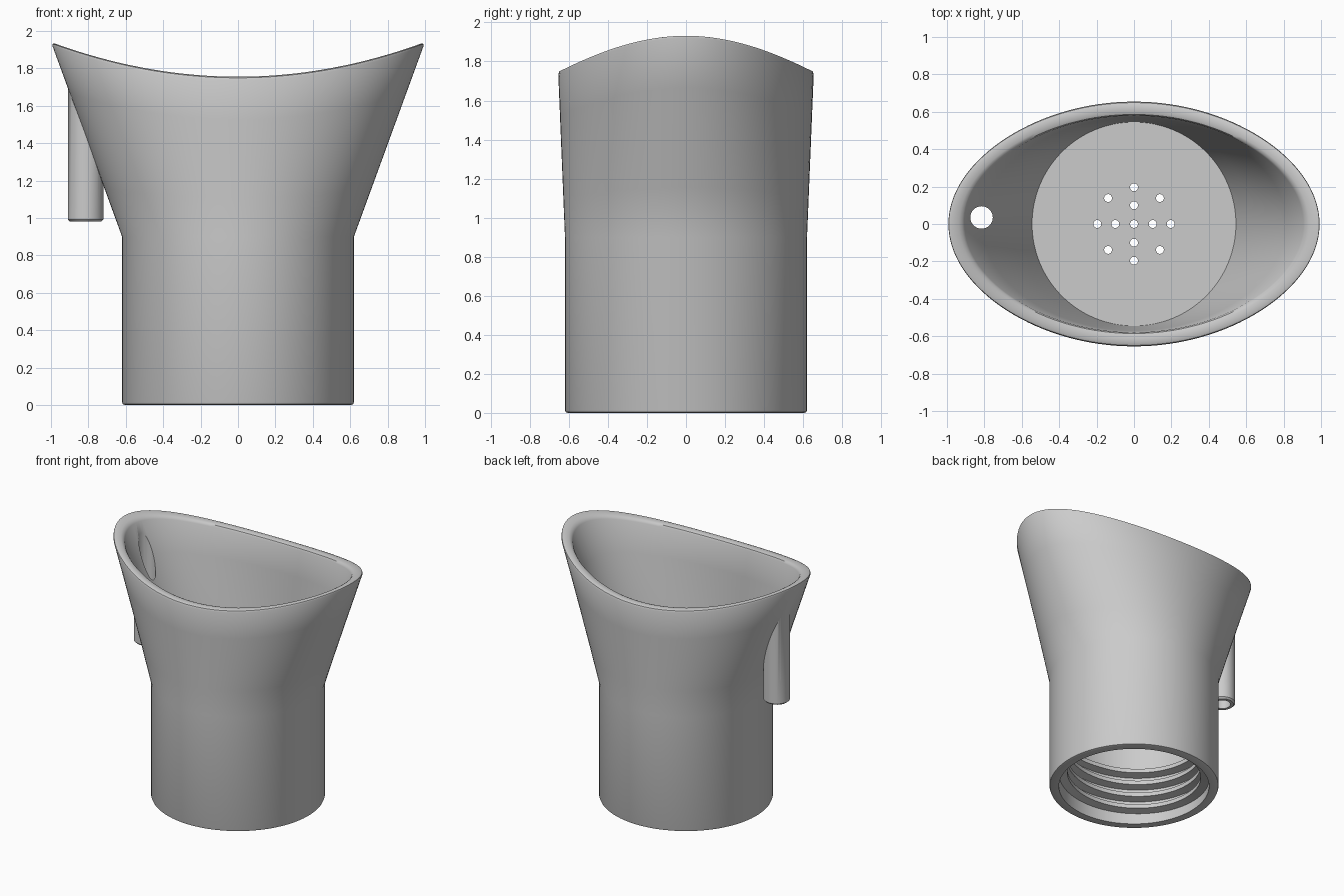
import bpy, bmesh, math
from mathutils import Matrix

if "Cube" in bpy.data.objects:
    bpy.data.objects.remove(bpy.data.objects["Cube"])

N = 128
R, WALL, NECK = 0.62, 0.075, 0.9      # neck radius, wall thickness, neck height
KX, KY = 0.365, 0.041                 # flare of the funnel along x and y
TUBE_X, TUBE_Y = -0.815, 0.035


def new_object(name, bm):
    bmesh.ops.recalc_face_normals(bm, faces=bm.faces)
    mesh = bpy.data.meshes.new(name)
    bm.to_mesh(mesh)
    bm.free()
    ob = bpy.data.objects.new(name, mesh)
    bpy.context.collection.objects.link(ob)
    return ob


def loft(bm, rings, cap=True):
    loops = [[bm.verts.new(p) for p in ring] for ring in rings]
    for a, b in zip(loops, loops[1:]):
        n = len(a)
        for i in range(n):
            j = (i + 1) % n
            bm.faces.new((a[i], a[j], b[j], b[i]))
    if cap:
        bm.faces.new(loops[0])
        bm.faces.new(loops[-1])


def circle(r, z, n=N, cx=0, cy=0):
    return [(cx + r * math.cos(2 * math.pi * i / n),
             cy + r * math.sin(2 * math.pi * i / n), z) for i in range(n)]


def flare_ring(inset, drop=0.0, s=1.0):
    """Ring on the flared wall; s runs from the neck (0) to the saddle rim (1)."""
    pts = []
    for i in range(N):
        t = 2 * math.pi * i / N
        c, top = math.cos(t), 1.8
        for _ in range(12):
            top = 1.755 + 0.185 * ((R - inset + KX * (top - NECK)) * c) ** 2
        z = NECK + (top - drop - NECK) * s
        pts.append(((R - inset + KX * (z - NECK)) * c,
                    (R - inset + KY * (z - NECK)) * math.sin(t), z))
    return pts


def boolean(ob, other, op):
    mod = ob.modifiers.new(op, 'BOOLEAN')
    mod.object, mod.operation, mod.solver = other, op, 'EXACT'
    bpy.context.view_layer.objects.active = ob
    bpy.ops.object.modifier_apply(modifier=mod.name)
    bpy.data.objects.remove(other)


# Funnel body: one closed shell from socket ceiling, round the outside, to funnel floor
bm = bmesh.new()
rings = [circle(r, z) for r, z in ((0.55, 0.8), (0.55, 0.0), (0.605, 0.0),
                                   (0.616, 0.004), (R, 0.015), (R, NECK))]
rings += [flare_ring(0, 0.02, s) for s in (0.25, 0.5, 0.75, 1)]
rings += [flare_ring(i, d) for i, d in ((0.006, 0.006), (0.02, 0), (0.055, 0), (0.069, 0.006))]
rings += [flare_ring(WALL, 0.02, s) for s in (1, 0.75, 0.5, 0.25)]
rings.append(circle(R - WALL, NECK))
loft(bm, rings)
body = new_object("funnel_body", bm)

# Side tube, its slanted top buried in the middle of the funnel wall
bm = bmesh.new()
top = [(x, y, NECK + (-x - R + 0.04) / KX) for x, y, _ in circle(0.095, 0, 48, TUBE_X, TUBE_Y)]
loft(bm, [circle(r, z, 48, TUBE_X, TUBE_Y) for r, z in ((0.083, 0.98), (0.095, 0.992))] + [top])
boolean(body, new_object("side_tube", bm), 'UNION')

# Drain holes in the floor and the bore of the tube
bm = bmesh.new()
holes = [(0, 0)]
for k in range(4):
    a = k * math.pi / 2
    holes += [(0.1 * math.cos(a), 0.1 * math.sin(a)), (0.196 * math.cos(a), 0.196 * math.sin(a)),
              (0.196 * math.cos(a + math.pi / 4), 0.196 * math.sin(a + math.pi / 4))]
for x, y in holes:
    loft(bm, [circle(0.021, z, 24, x, y) for z in (0.7, 1.0)])
loft(bm, [circle(0.06, z, 48, TUBE_X, TUBE_Y) for z in (0.9, 2.2)])
cutter = new_object("hole_cutter", bm)
cutter.hide_render = True
boolean(body, cutter, 'DIFFERENCE')

# Screw thread inside the socket, tapering into the wall at both ends
bm = bmesh.new()
TURNS, PITCH, STEPS = 3.9, 0.1, 96
count = int(TURNS * STEPS)
sections = []
for i in range(count + 1):
    a = 2 * math.pi * i / STEPS
    z = 0.05 + PITCH * i / STEPS
    depth = 0.06 * min(1, i / 16, (count - i) / 16)
    sections.append([(r * math.cos(a), r * math.sin(a), z + dz)
                     for r, dz in ((0.56, -0.03), (0.549 - depth, -0.016),
                                   (0.549 - depth, 0.016), (0.56, 0.03))])
loft(bm, sections)
thread = new_object("screw_thread", bm)

for ob in (body, thread):
    bpy.ops.object.select_all(action='DESELECT')
    ob.select_set(True)
    bpy.context.view_layer.objects.active = ob
    bpy.ops.object.shade_smooth_by_angle(angle=math.radians(35))
